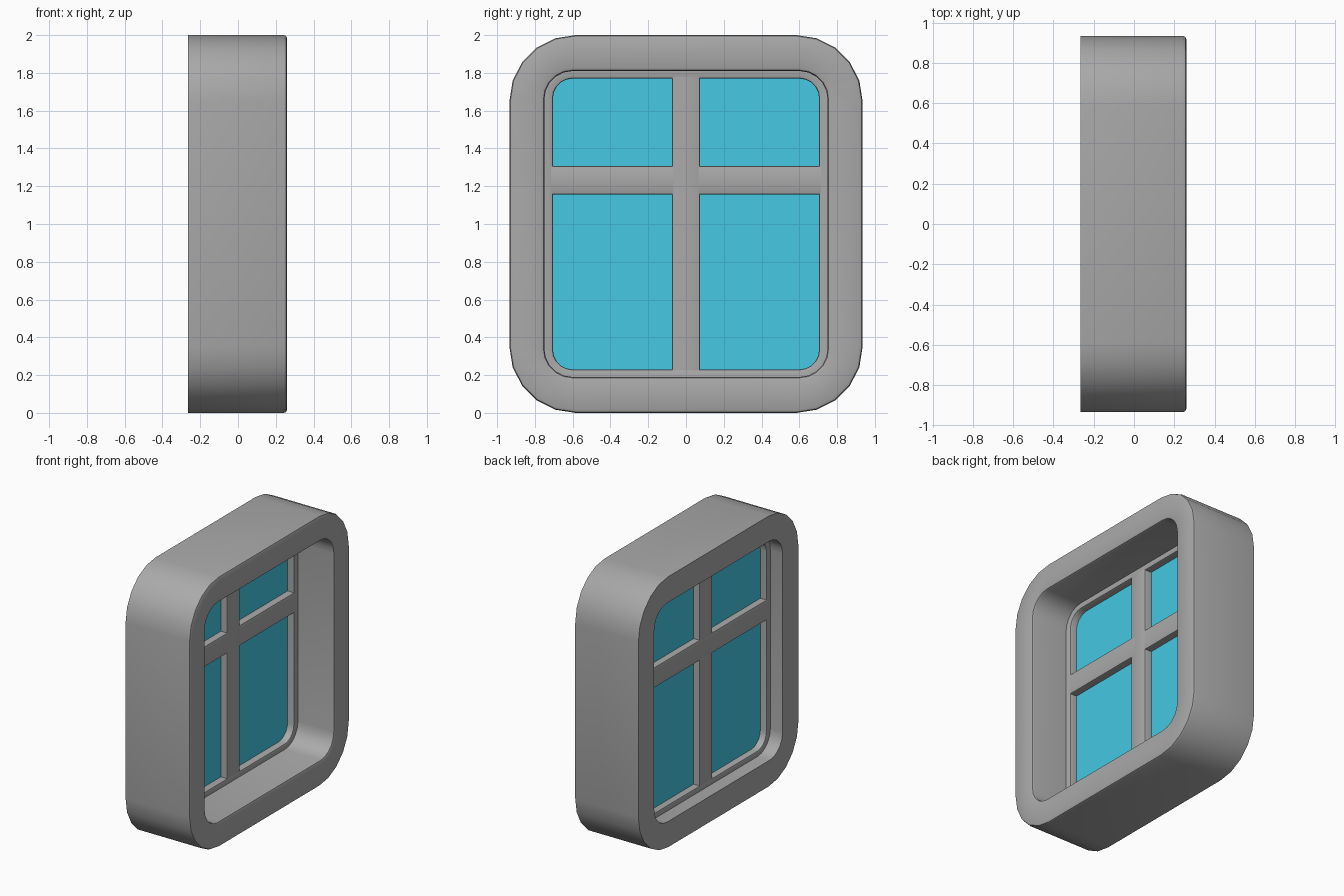
import bpy, bmesh, math

if "Cube" in bpy.data.objects:
    bpy.data.objects.remove(bpy.data.objects["Cube"])

MID_Z = 1.0


def material(name, rgb):
    m = bpy.data.materials.new(name)
    m.diffuse_color = (*rgb, 1)
    m.use_nodes = True
    m.node_tree.nodes["Principled BSDF"].inputs["Base Color"].default_value = m.diffuse_color
    return m


GREY = material("grey_frame", (0.40, 0.40, 0.40))
BLUE = material("blue_glass", (0.058, 0.58, 0.77))


def rounded_rect(hy, hz, r, x, seg=5):
    """Rounded rectangle in the YZ plane at depth x."""
    pts = []
    for k, (sy, sz) in enumerate([(1, 1), (-1, 1), (-1, -1), (1, -1)]):
        for i in range(seg + 1):
            a = math.pi / 2 * (k + i / seg)
            pts.append((x, sy * (hy - r) + r * math.cos(a),
                        MID_Z + sz * (hz - r) + r * math.sin(a)))
    return pts


def finish(name, bm, mat):
    bmesh.ops.recalc_face_normals(bm, faces=bm.faces)
    me = bpy.data.meshes.new(name)
    bm.to_mesh(me)
    bm.free()
    ob = bpy.data.objects.new(name, me)
    bpy.context.collection.objects.link(ob)
    me.materials.append(mat)
    bpy.ops.object.select_all(action='DESELECT')
    ob.select_set(True)
    bpy.context.view_layer.objects.active = ob
    bpy.ops.object.shade_smooth_by_angle(angle=math.radians(32))
    return ob


def loft(name, rings, mat, closed=True):
    """Bridge rounded rectangles; closed joins last to first, else caps ends."""
    bm = bmesh.new()
    vs = [[bm.verts.new(p) for p in rounded_rect(*r)] for r in rings]
    n = len(vs[0])
    for j in range(len(vs) if closed else len(vs) - 1):
        a, b = vs[j], vs[(j + 1) % len(vs)]
        for i in range(n):
            bm.faces.new((a[i], a[(i + 1) % n], b[(i + 1) % n], b[i]))
    if not closed:
        bm.faces.new(vs[0])
        bm.faces.new(vs[-1])
    return finish(name, bm, mat)


def bar(name, y, z, x, axis):
    """Box with its long edges bevelled."""
    bm = bmesh.new()
    bmesh.ops.create_cube(bm, size=1)
    for v in bm.verts:
        for i, (lo, hi) in enumerate((x, y, z)):
            v.co[i] = lo + (v.co[i] + 0.5) * (hi - lo)
    long_edges = [e for e in bm.edges
                  if abs((e.verts[0].co - e.verts[1].co)[axis]) > 0.5]
    bmesh.ops.bevel(bm, geom=long_edges, offset=0.008, segments=2,
                    profile=0.5, affect='EDGES')
    return finish(name, bm, GREY)


# Outer frame: deep surround, rounded on its +x edges, sharp at the back
X0, X1 = -0.265, 0.26
loft("outer_frame", [
    (0.935, 1.0, 0.35, X0),
    (0.935, 1.0, 0.35, X1 - 0.018),
    (0.930, 0.995, 0.345, X1 - 0.005),
    (0.917, 0.982, 0.332, X1),
    (0.768, 0.828, 0.168, X1),
    (0.755, 0.815, 0.155, X1 - 0.005),
    (0.750, 0.810, 0.150, X1 - 0.018),
    (0.750, 0.810, 0.150, X0)], GREY)

# Sash: thin inner ring holding the glass, softened on both faces
SB, SF = -0.165, -0.035
loft("sash", [
    (0.752, 0.812, 0.152, SB),
    (0.752, 0.812, 0.152, SF),
    (0.715, 0.780, 0.115, SF),
    (0.708, 0.773, 0.108, SF - 0.003),
    (0.705, 0.770, 0.105, SF - 0.010),
    (0.705, 0.770, 0.105, SB + 0.010),
    (0.708, 0.773, 0.108, SB + 0.003),
    (0.715, 0.780, 0.115, SB)], GREY)

# Glazing bars
bar("vertical_bar", (-0.075, 0.075), (0.225, 1.785), (SB, SF), 2)
bar("horizontal_bar", (-0.72, 0.72), (1.157, 1.307), (SB, SF), 1)

# Glass pane
loft("glass", [(0.72, 0.785, 0.12, -0.115), (0.72, 0.785, 0.12, -0.088)],
     BLUE, closed=False)
